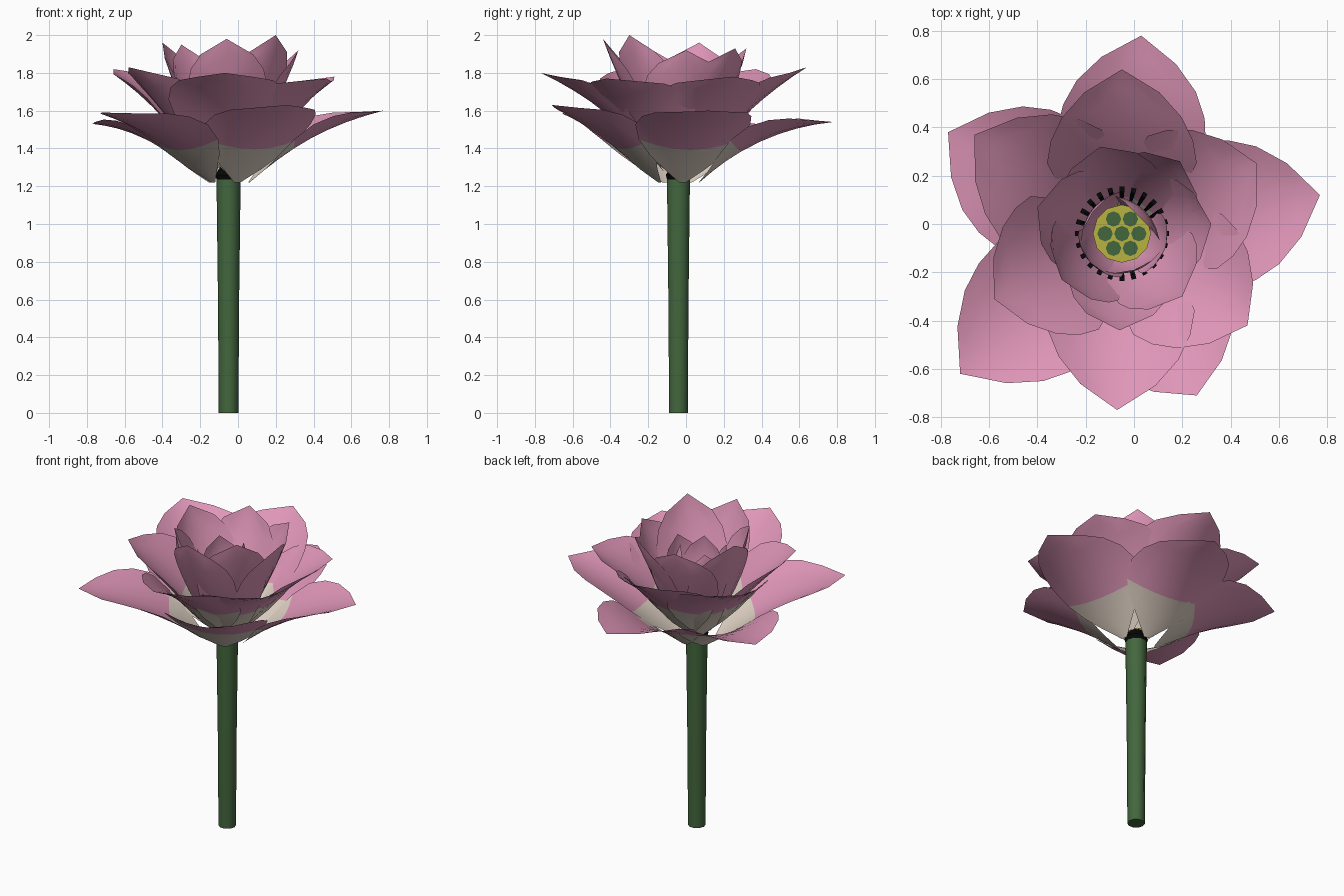
import bpy, bmesh, math
from mathutils import Vector

if "Cube" in bpy.data.objects:
    bpy.data.objects.remove(bpy.data.objects["Cube"])

CX, CY = -0.05, -0.04  # flower axis


def material(name, rgb):
    m = bpy.data.materials.new(name)
    m.diffuse_color = (*rgb, 1)
    m.use_nodes = True
    m.node_tree.nodes["Principled BSDF"].inputs["Base Color"].default_value = m.diffuse_color
    return m


PINK = material("petal_pink", (0.74, 0.305, 0.48))
CREAM = material("petal_cream", (0.75, 0.65, 0.56))
GREEN = material("stem_green", (0.056, 0.135, 0.047))
YELLOW = material("pod_yellow", (0.48, 0.45, 0.05))
BLACK = material("stamen_black", (0.002, 0.002, 0.002))


def finish(bm, name, mats, angle=40):
    me = bpy.data.meshes.new(name)
    bm.to_mesh(me)
    bm.free()
    ob = bpy.data.objects.new(name, me)
    bpy.context.collection.objects.link(ob)
    for m in mats:
        me.materials.append(m)
    bpy.ops.object.select_all(action='DESELECT')
    ob.select_set(True)
    bpy.context.view_layer.objects.active = ob
    bpy.ops.object.shade_smooth_by_angle(angle=math.radians(angle))
    return ob


def lathe(name, profile, sides, mats):
    """Capped stack of rings from (radius, z) pairs."""
    bm = bmesh.new()
    rings = [[bm.verts.new((CX + r * math.cos(2 * math.pi * i / sides),
                            CY + r * math.sin(2 * math.pi * i / sides), z))
              for i in range(sides)] for r, z in profile]
    for a, b in zip(rings, rings[1:]):
        for i in range(sides):
            j = (i + 1) % sides
            bm.faces.new((a[i], a[j], b[j], b[i]))
    bm.faces.new(rings[0][::-1])
    bm.faces.new(rings[-1])
    return finish(bm, name, mats)


# Rows along a petal, and half-width fractions from base to tip
ROWS = [0, 0.115, 0.23, 0.345, 0.49, 0.625, 0.75, 0.875, 1]
OPEN = [0.06, 0.36, 0.66, 0.88, 1.0, 0.95, 0.80, 0.50, 0.0]
BLUNT = [0.12, 0.42, 0.68, 0.86, 0.97, 1.0, 0.92, 0.66, 0.0]
COLS = 6


def petal(name, tip, base, ctrl, half, cup, widths, cream_rows):
    """Cupped, pointed sheet along a curved midline; cream near its base."""
    dx, dy = tip[0] - CX, tip[1] - CY
    rt, ang = math.hypot(dx, dy), math.atan2(dy, dx)
    out = Vector((math.cos(ang), math.sin(ang), 0))
    side = Vector((-out.y, out.x, 0))
    p0, p1, p2 = Vector(base), Vector(ctrl), Vector((rt, tip[2]))
    bm = bmesh.new()
    rows = []
    for u, wf in zip(ROWS, widths):
        p = p0 * (1 - u) ** 2 + p1 * 2 * u * (1 - u) + p2 * u * u
        d = ((p1 - p0) * (1 - u) + (p2 - p1) * u).normalized()
        row = []
        for c in range(COLS + 1):
            s = half * wf * (2 * c / COLS - 1)
            lift = cup * s * s
            r, z = p.x - d.y * lift, p.y + d.x * lift
            row.append(bm.verts.new(Vector((CX, CY, z)) + out * r + side * s))
        rows.append(row)
    for k in range(len(ROWS) - 1):
        for c in range(COLS):
            f = bm.faces.new((rows[k][c], rows[k + 1][c],
                              rows[k + 1][c + 1], rows[k][c + 1]))
            f.material_index = 1 if k < cream_rows else 0
            f.normal_flip()
    bmesh.ops.remove_doubles(bm, verts=bm.verts, dist=0.0005)
    finish(bm, name, [PINK, CREAM], 60)


# Whorls: tips, base (r, z), control (r, z), half width, cupping, outline, cream rows
WHORLS = {
    "outer_petal": ([(0.26, -0.71, 1.63), (0.77, 0.12, 1.60), (0.03, 0.78, 1.54),
                     (-0.77, 0.38, 1.53), (-0.72, -0.62, 1.59)],
                    (0.11, 1.22), (0.42, 1.50), 0.31, 0.9, OPEN, 3),
    "middle_petal": ([(-0.07, -0.77, 1.80), (0.47, -0.42, 1.77), (0.51, 0.25, 1.78),
                      (-0.05, 0.64, 1.83), (-0.66, 0.37, 1.82), (-0.58, -0.31, 1.83)],
                     (0.08, 1.28), (0.36, 1.63), 0.31, 1.1, OPEN, 3),
    "inner_petal": ([(-0.06, -0.44, 1.98), (0.20, -0.30, 2.0), (0.32, 0.0, 1.92),
                     (0.19, 0.26, 1.93), (-0.14, 0.32, 1.93), (-0.40, 0.07, 1.96),
                     (-0.30, -0.23, 1.95)],
                    (0.06, 1.30), (0.26, 1.60), 0.21, 1.7, BLUNT, 2),
    "centre_petal": ([(0.13, -0.10, 1.83), (0.02, 0.03, 1.84), (-0.17, 0.05, 1.83),
                      (-0.18, -0.16, 1.82), (0.0, -0.19, 1.82)],
                     (0.05, 1.32), (0.19, 1.55), 0.13, 2.6, BLUNT, 2),
}
for name, (tips, *shape) in WHORLS.items():
    for i, tip in enumerate(tips):
        petal(f"{name}_{i + 1}", tip, *shape)

# Stem and dark base of the flower
lathe("stem", [(0.052, 0), (0.056, 0.6), (0.064, 1.24)], 10, [GREEN])
lathe("flower_base", [(0.064, 1.235), (0.07, 1.26), (0.04, 1.31)], 10, [BLACK])

# Seed pod with green spots on its flat top
lathe("seed_pod", [(0.04, 1.30), (0.08, 1.42), (0.12, 1.54)], 12, [YELLOW])
bm = bmesh.new()
spots = [(0, 0)] + [(0.07 * math.cos(a * math.pi / 3), 0.07 * math.sin(a * math.pi / 3))
                    for a in range(6)]
for x, y in spots:
    g = bmesh.ops.create_circle(bm, cap_ends=True, segments=8, radius=0.032)
    bmesh.ops.translate(bm, verts=g["verts"], vec=(CX + x, CY + y, 1.544))
finish(bm, "pod_spots", [GREEN])

# Ring of stamens leaning outward
bm = bmesh.new()
COUNT = 24
for i in range(COUNT):
    a = 2 * math.pi * i / COUNT
    out = Vector((math.cos(a), math.sin(a), 0))
    side = Vector((-out.y, out.x, 0))
    loops = []
    for r, z, w in ((0.055, 1.31, 0.005), (0.14, 1.46, 0.006), (0.185, 1.58, 0.010)):
        c = Vector((CX, CY, z)) + out * r
        loops.append([bm.verts.new(c + side * w * s + out * w * t)
                      for s, t in ((-1, -1), (-1, 1), (1, 1), (1, -1))])
    for lo, hi in zip(loops, loops[1:]):
        for k in range(4):
            bm.faces.new((lo[k], lo[(k + 1) % 4], hi[(k + 1) % 4], hi[k]))
    bm.faces.new(loops[-1])
bmesh.ops.recalc_face_normals(bm, faces=bm.faces)
finish(bm, "stamens", [BLACK])
